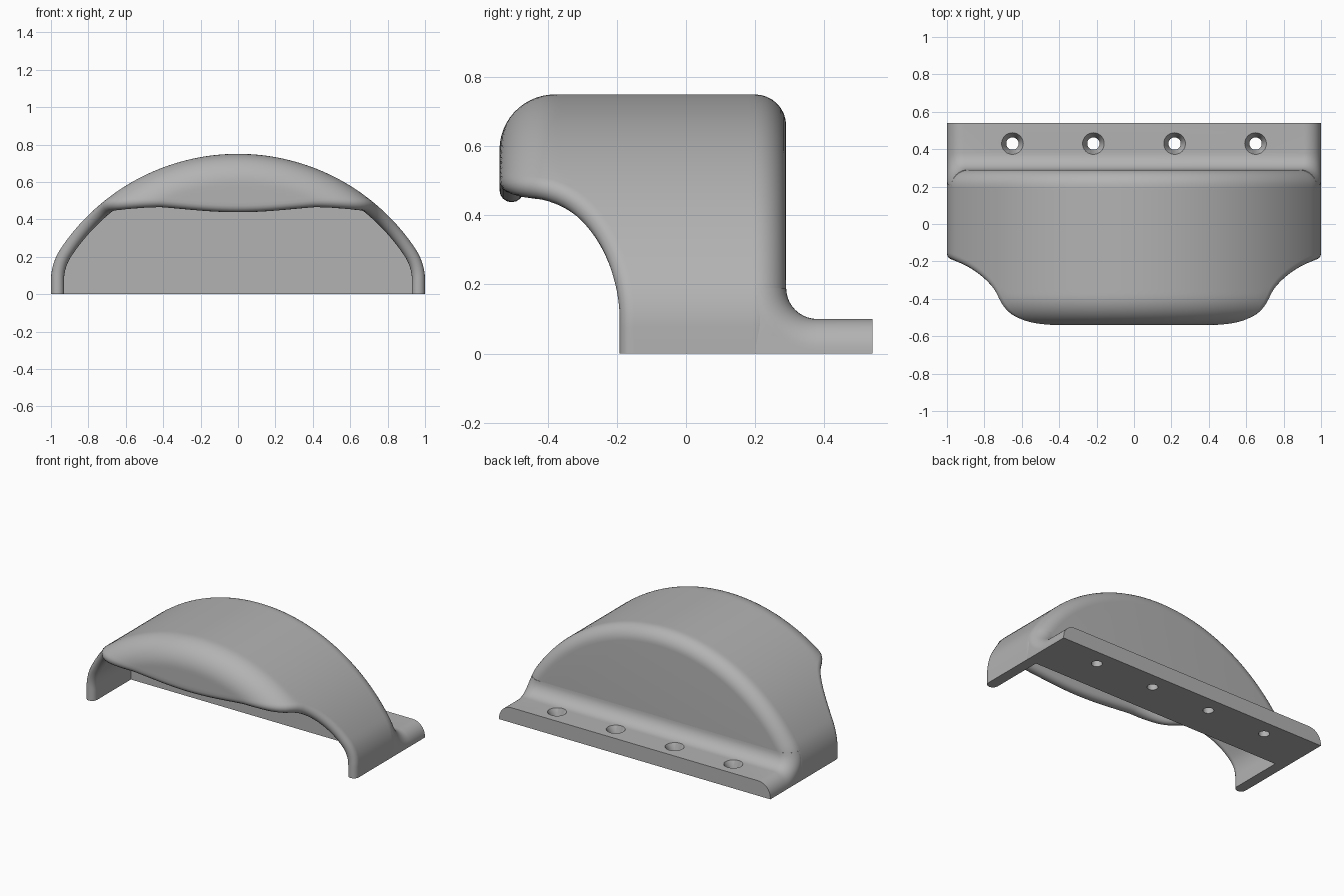
import bpy, bmesh
from math import sin, cos, pi, sqrt, atan2
from mathutils import Vector

cube = bpy.data.objects.get("Cube")
if cube:
    bpy.data.objects.remove(cube, do_unlink=True)

grey = bpy.data.materials.new("satin_grey")
grey.use_nodes = True
tone = (0.45, 0.45, 0.45, 1)
grey.diffuse_color = tone
grey.node_tree.nodes["Principled BSDF"].inputs["Base Color"].default_value = tone

THICK = 0.07          # shell thickness
BACK_R = 0.09         # rounding of the rear edges
FRONT_R = 0.16        # rounding of the front edge
R, R_Z = 1.14, -0.39  # large arch
r, r_z = 0.30, 0.074  # shoulder arc
TURN = atan2(r_z - R_Z, 1 - r)


def finish(name, bm):
    bmesh.ops.remove_doubles(bm, verts=bm.verts, dist=1e-5)
    bmesh.ops.recalc_face_normals(bm, faces=bm.faces)
    mesh = bpy.data.meshes.new(name)
    bm.to_mesh(mesh)
    bm.free()
    mesh.materials.append(grey)
    obj = bpy.data.objects.new(name, mesh)
    bpy.context.collection.objects.link(obj)
    return obj


def activate(obj):
    bpy.ops.object.select_all(action='DESELECT')
    obj.select_set(True)
    bpy.context.view_layer.objects.active = obj


def loft(bm, rows):
    """Skin a list of equally long vertex rows."""
    for a, b in zip(rows, rows[1:]):
        for i in range(len(a) - 1):
            bm.faces.new((a[i], a[i + 1], b[i + 1], b[i]))


def arch_profile():
    """Outline points with outward normals, from the left foot over to the right."""
    half = [(Vector((1, 0, z)), Vector((1, 0, 0))) for z in (0, r_z / 2)]
    for i in range(20):
        n = Vector((cos(TURN * i / 20), 0, sin(TURN * i / 20)))
        half.append((Vector((1 - r, 0, r_z)) + n * r, n))
    for i in range(60):
        a = TURN + (pi / 2 - TURN) * i / 60
        n = Vector((cos(a), 0, sin(a)))
        half.append((Vector((0, 0, R_Z)) + n * R, n))
    top = [(Vector((0, 0, R + R_Z)), Vector((0, 0, 1)))]
    flip = Vector((-1, 1, 1))
    return half + top + [(p * flip, n * flip) for p, n in reversed(half)]


def section(s):
    """Depth path from the rear forward: inset, y and turning angle."""
    flat, bend = 0.58, FRONT_R * pi / 2
    if s < flat:
        return 0, 0.2 - s, 0
    if s < flat + bend:
        a = (s - flat) / FRONT_R
        return FRONT_R * (1 - cos(a)), -0.38 - FRONT_R * sin(a), a
    return FRONT_R + s - flat - bend, -0.54, pi / 2


def surface(p, n, s):
    d, y, a = section(s)
    return p - n * d + Vector((0, y, 0)), n * cos(a) + Vector((0, -sin(a), 0))


def trimmed(q):
    """True where the finger opening removes the shell."""
    if q.y < -0.44:
        dip = 0.0175 * (1 + cos(pi * min(1, abs(q.x) / 0.6)))
        return q.z < 0.508 - dip
    return ((q.y + 0.44) / 0.283) ** 2 + (max(q.z - 0.1, 0) / 0.408) ** 2 < 1


def rim_length(p, n):
    lo, hi = 0, 1.35
    for _ in range(30):
        mid = (lo + hi) / 2
        if trimmed(surface(p, n, mid)[0]):
            hi = mid
        else:
            lo = mid
    return lo


# Hollow cup: rounded rear edge, outer skin, rolled rim, inner skin
profile = arch_profile()
lengths = [rim_length(p, n) for p, n in profile]
rims = [surface(p, n, s) for (p, n), s in zip(profile, lengths)]
bm = bmesh.new()
columns = []
STEPS = 48
for i, ((p, n), length) in enumerate(zip(profile, lengths)):
    pts = []
    for k in range(8):
        a = pi / 2 * (1 - k / 8)
        pts.append(p - n * BACK_R * (1 - cos(a)) + Vector((0, 0.2 + BACK_R * sin(a), 0)))
    skin = [surface(p, n, length * k / STEPS) for k in range(STEPS + 1)]
    pts += [q for q, m in skin]
    edge, normal = rims[i]
    if i in (0, len(profile) - 1):
        along = Vector((0, 0, 1))
    else:
        along = rims[i + 1][0] - rims[i - 1][0]
    out = along.cross(normal).normalized()
    if out.dot(skin[-1][0] - skin[-2][0]) < 0:
        out = -out
    for k in range(1, 8):
        a = pi * k / 8
        pts.append(edge + (normal * (cos(a) - 1) + out * sin(a)) * THICK / 2)
    pts += [q - m * THICK for q, m in reversed(skin)]
    columns.append([bm.verts.new(q) for q in pts])
loft(bm, columns)
bm.faces.new([c[0] for c in columns])                   # outer rear wall
bm.faces.new([c[-1] for c in reversed(columns)])        # inner rear wall
bm.faces.new(columns[0] + list(reversed(columns[-1])))  # underside
cup = finish("cup_shell", bm)


# Mounting flange with rounded ends and a fillet up to the rear wall
def side_x(z):
    return 1 if z < r_z else 1 - r + sqrt(r * r - (z - r_z) ** 2)


bm = bmesh.new()
rows = []
angles = [pi / 2 * k / 10 for k in range(11)]
ends = [(1, a) for a in angles] + [(-1, a) for a in reversed(angles)]
for side, a in ends:
    d = BACK_R * (1 - sin(a))
    inner = min(0.25, 0.285 - d)
    path = [(inner, 0), (0.54, 0), (0.54, 0.1 - d)]
    for k in range(11):
        b = pi / 2 * k / 10
        path.append((0.38 - (BACK_R + d) * sin(b), 0.19 - (BACK_R + d) * cos(b)))
    path.append((inner, 0.19))
    row = [bm.verts.new((side * (side_x(z) - BACK_R * (1 - cos(a))), y, z)) for y, z in path]
    rows.append(row + row[:1])
loft(bm, rows)
bm.faces.new(rows[0][:-1])
bm.faces.new(rows[-1][:-1])
flange = finish("mounting_flange", bm)

# Countersunk screw holes
bm = bmesh.new()
bore = [(0.033, -0.05), (0.033, 0.055), (0.058, 0.1), (0.058, 0.15)]
for x in (-0.65, -0.217, 0.217, 0.65):
    rings = [[bm.verts.new((x + rad * cos(pi * k / 16), 0.43 + rad * sin(pi * k / 16), z))
              for k in range(32)] for rad, z in bore]
    loft(bm, [ring + ring[:1] for ring in rings])
    bm.faces.new(rings[0])
    bm.faces.new(rings[-1])
cutter = finish("screw_hole_cutter", bm)
cutter.hide_render = True
cut = flange.modifiers.new("screw_holes", 'BOOLEAN')
cut.operation = 'DIFFERENCE'
cut.solver = 'EXACT'
cut.object = cutter
activate(flange)
bpy.ops.object.modifier_apply(modifier=cut.name)
bpy.data.objects.remove(cutter, do_unlink=True)

for obj in (cup, flange):
    activate(obj)
    bpy.ops.object.shade_smooth_by_angle(angle=pi / 6)
